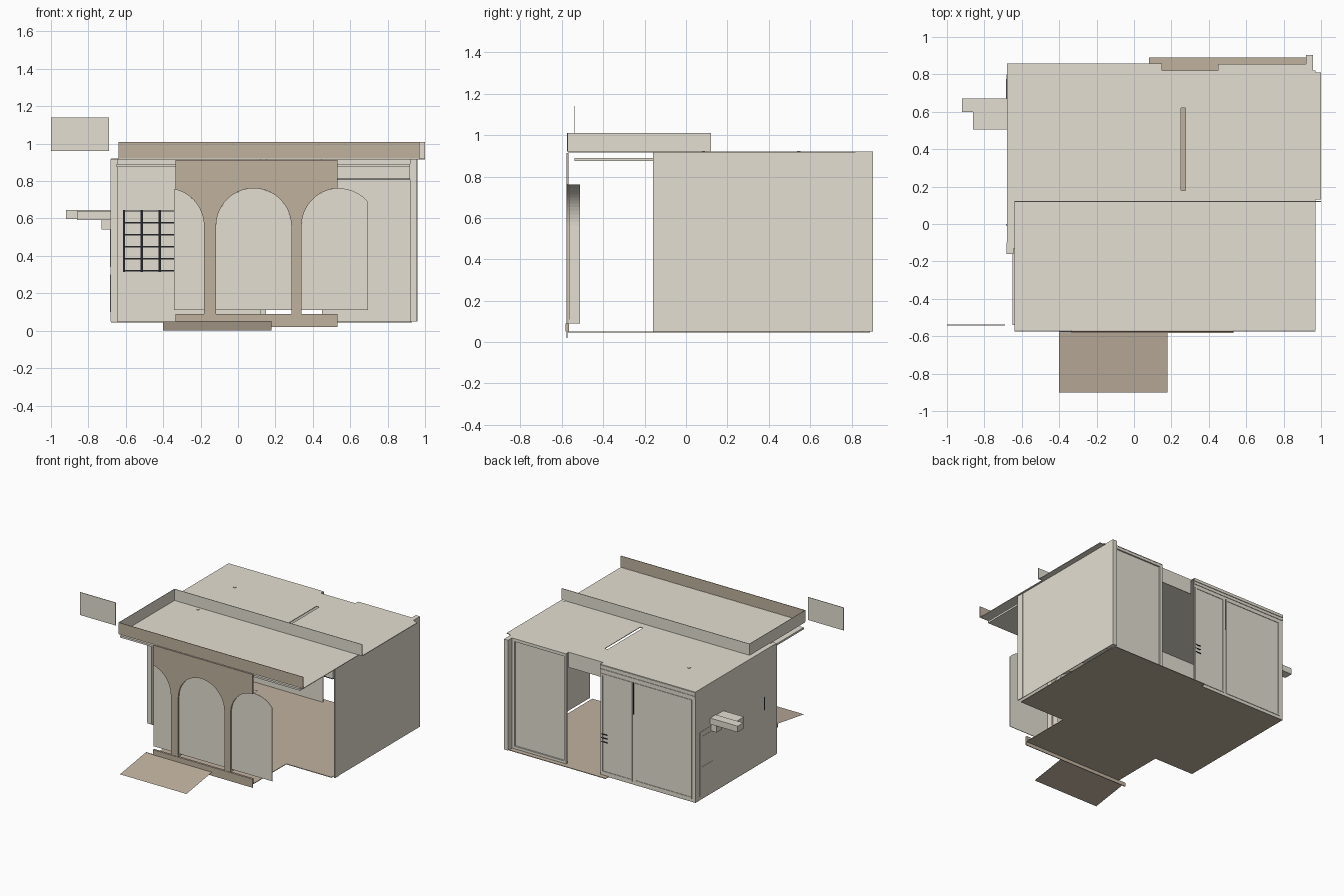
import bpy, bmesh, math

if "Cube" in bpy.data.objects:
    bpy.data.objects.remove(bpy.data.objects["Cube"])

def mat(name, c):
    m = bpy.data.materials.new(name)
    m.diffuse_color = (*c, 1)
    m.use_nodes = True
    m.node_tree.nodes["Principled BSDF"].inputs["Base Color"].default_value = m.diffuse_color
    return m

GREY = mat("pale_plaster", (0.78, 0.74, 0.645))
TAN = mat("tan_stone", (0.53, 0.445, 0.345))
DARK = mat("dark_metal", (0.015, 0.017, 0.022))

def obj(name, bm, m):
    bmesh.ops.recalc_face_normals(bm, faces=bm.faces)
    me = bpy.data.meshes.new(name)
    bm.to_mesh(me)
    bm.free()
    me.materials.append(m)
    o = bpy.data.objects.new(name, me)
    bpy.context.collection.objects.link(o)
    return o

def boxes(name, m, *ranges):
    """One object from boxes given as x0, x1, y0, y1, z0, z1."""
    bm = bmesh.new()
    for x0, x1, y0, y1, z0, z1 in ranges:
        r = bmesh.ops.create_cube(bm, size=1)
        for v in r["verts"]:
            v.co = ((x0 + x1) / 2 + v.co.x * (x1 - x0),
                    (y0 + y1) / 2 + v.co.y * (y1 - y0),
                    (z0 + z1) / 2 + v.co.z * (z1 - z0))
    return obj(name, bm, m)

def extrude_xz(name, m, pts, y0, y1):
    """Outline in x, z pushed from y0 to y1."""
    bm = bmesh.new()
    f = bm.faces.new([bm.verts.new((x, y0, z)) for x, z in pts])
    r = bmesh.ops.extrude_face_region(bm, geom=[f])
    vs = [g for g in r["geom"] if isinstance(g, bmesh.types.BMVert)]
    bmesh.ops.translate(bm, verts=vs, vec=(0, y1 - y0, 0))
    return obj(name, bm, m)

def ribbon_xz(name, m, pts, y0, y1):
    """Open strip following a path in x, z."""
    bm = bmesh.new()
    rows = [[bm.verts.new((x, y, z)) for x, z in pts] for y in (y0, y1)]
    for i in range(len(pts) - 1):
        bm.faces.new((rows[0][i], rows[0][i + 1], rows[1][i + 1], rows[1][i]))
    return obj(name, bm, m)

R, SPRING = 0.201, 0.56

def arc(cx, a0, a1, n=16):
    return [(cx + R * math.cos(math.radians(a0 + (a1 - a0) * i / n)),
             SPRING + R * math.sin(math.radians(a0 + (a1 - a0) * i / n)))
            for i in range(n + 1)]

# arched front screen, cut off inside the outer arches
CL, CM, CR = -0.383, 0.084, 0.541
XL, XR = -0.335, 0.533
cut = lambda cx, x: math.degrees(math.acos((x - cx) / R))
left_edge = arc(CL, cut(CL, XL), 0) + [(CL + R, 0.09)]
mid_edge = [(CM - R, 0.09)] + arc(CM, 180, 0, 28) + [(CM + R, 0.09)]
right_edge = [(CR - R, 0.09)] + arc(CR, 180, cut(CR, XR))
top = 0.913
extrude_xz("arched_front", TAN,
           [(XL, top)] + left_edge + mid_edge + right_edge + [(XR, top)],
           -0.578, -0.568)
# reveals behind the arches
for name, edge in (("left", left_edge), ("middle", mid_edge), ("right", right_edge)):
    ribbon_xz(name + "_arch_reveal", GREY, edge, -0.568, -0.512)
boxes("front_plinth", TAN, (XL, XR, -0.582, -0.565, 0.05, 0.09),
      (-0.40, XR, -0.578, -0.572, 0.02, 0.05))

# arched panes, the outer two clipped
for name, cx, x0, x1 in (("left_pane", CL, -0.342, CL + R),
                         ("middle_pane", CM, CM - R, CM + R),
                         ("right_pane", CR, CR - R, 0.695)):
    a0 = 180 if x0 <= cx - R + 1e-4 else cut(cx, x0)
    a1 = 0 if x1 >= cx + R - 1e-4 else cut(cx, x1)
    extrude_xz(name, GREY, [(x0, 0.11)] + arc(cx, a0, a1, 24) + [(x1, 0.11)],
               -0.566, -0.562)

# sloping entrance mat
bm = bmesh.new()
bm.faces.new([bm.verts.new(p) for p in ((-0.40, -0.90, 0), (0.18, -0.90, 0),
                                        (0.18, -0.58, 0.05), (-0.40, -0.58, 0.05))])
obj("entrance_ramp", bm, TAN)

# floor
boxes("floor", TAN, (-0.68, 0.93, -0.16, 0.853, 0.045, 0.05),
      (0.08, 0.92, 0.853, 0.89, 0.045, 0.05),
      (XL, XR, -0.57, -0.16, 0.045, 0.05))

# flat roof laid around a long slot
roof = [(-0.64, 0.97, -0.57, -0.13), (-0.68, 0.97, -0.13, 0.18),
        (-0.68, 0.25, 0.18, 0.62), (0.275, 0.97, 0.18, 0.62),
        (-0.68, 0.97, 0.62, 0.82), (0.97, 1.0, 0.13, 0.81),
        (-0.68, 0.15, 0.82, 0.855), (0.45, 0.92, 0.82, 0.855)]
boxes("roof", GREY, *[(*r, 0.915, 0.92) for r in roof])
boxes("roof_vents", GREY, *[(x - 0.008, x + 0.008, y - 0.008, y + 0.008, 0.916, 0.924)
                            for x in (-0.41,) for y in (0.085, 0.545)])

# parapet, open on the right
boxes("parapet_front", TAN, (-0.64, 0.97, -0.575, -0.571, 0.92, 1.01))
boxes("parapet_side_and_back", GREY, (-0.64, -0.637, -0.571, 0.12, 0.92, 1.01),
      (-0.64, 1.0, 0.118, 0.122, 0.92, 1.01))

# porch ceiling
boxes("porch_ceiling", GREY, (-0.65, 0.92, -0.54, -0.11, 0.875, 0.89))

# side walls and corner posts
boxes("right_wall", GREY, (0.952, 0.956, -0.16, 0.90, 0.05, 0.918))
boxes("left_wall", GREY, (-0.68, -0.672, -0.10, 0.853, 0.05, 0.918))
boxes("corner_posts", GREY, (-0.682, -0.645, -0.16, -0.10, 0.05, 0.918),
      (0.952, 0.959, -0.16, -0.105, 0.05, 0.918),
      (0.92, 0.956, 0.82, 0.904, 0.05, 0.92))

# shop wall behind the arches, with sign plate and beam
boxes("shop_wall", GREY, (-0.67, 0.12, -0.11, -0.10, 0.05, 0.918))
boxes("shop_sign_plate", GREY, (-0.61, -0.07, -0.117, -0.11, 0.73, 0.87))
boxes("opening_beam", GREY, (0.12, 0.92, -0.13, -0.10, 0.815, 0.875))
boxes("opening_beam_edge", DARK, (0.12, 0.92, -0.13, -0.10, 0.808, 0.815))

# window grid
xs = [-0.61 + 0.096 * i for i in range(7)]
zs = [0.32 + 0.064 * i for i in range(6)]
boxes("window_bars", DARK,
      *[(x - 0.006, x + 0.006, -0.117, -0.11, 0.315, 0.645) for x in xs],
      *[(-0.615, -0.03, -0.117, -0.11, z - 0.004, z + 0.004) for z in zs])

# back wall with opening between panel and doors
boxes("back_wall", GREY, (-0.68, 0.15, 0.843, 0.853, 0.05, 0.918),
      (0.15, 0.45, 0.815, 0.82, 0.80, 0.918),
      (0.45, 0.92, 0.835, 0.841, 0.05, 0.915))

def frame(x0, x1, y0, y1, z0, z1, w):
    """Four strips around a rectangle in x, z."""
    return [(x0, x0 + w, y0, y1, z0, z1), (x1 - w, x1, y0, y1, z0, z1),
            (x0 + w, x1 - w, y0, y1, z0, z0 + w), (x0 + w, x1 - w, y0, y1, z1 - w, z1)]

boxes("back_panel_frame", GREY, *frame(0.45, 0.92, 0.841, 0.853, 0.05, 0.915, 0.02))
boxes("back_cornice", GREY, (-0.68, 0.15, 0.853, 0.858, 0.895, 0.915),
      (-0.68, 0.15, 0.853, 0.857, 0.87, 0.885))
boxes("back_door_frames", GREY, *frame(-0.13, 0.14, 0.853, 0.857, 0.07, 0.85, 0.012),
      *frame(-0.65, -0.15, 0.853, 0.857, 0.07, 0.85, 0.012))
boxes("back_door_seams", DARK, (-0.142, -0.138, 0.853, 0.856, 0.60, 0.85),
      *[(0.09, 0.14, 0.853, 0.858, z, z + 0.006) for z in (0.31, 0.34, 0.37)])

# side door plates on the left wall
boxes("side_door", GREY, (-0.682, -0.68, 0.62, 0.80, 0.07, 0.58))
boxes("side_door_panels", GREY, (-0.684, -0.682, 0.645, 0.775, 0.10, 0.30),
      (-0.684, -0.682, 0.645, 0.775, 0.34, 0.54))
boxes("wall_slot", DARK, (-0.682, -0.68, -0.01, 0.0, 0.45, 0.55))

# projecting arm on the left wall and its bracket
boxes("wall_arm", GREY, (-0.92, -0.68, 0.60, 0.67, 0.597, 0.645),
      (-0.86, -0.68, 0.505, 0.60, 0.593, 0.64),
      (-0.73, -0.68, 0.60, 0.66, 0.54, 0.597))

# hanging sign board
boxes("sign_board", GREY, (-1.0, -0.69, -0.542, -0.538, 0.96, 1.14))
